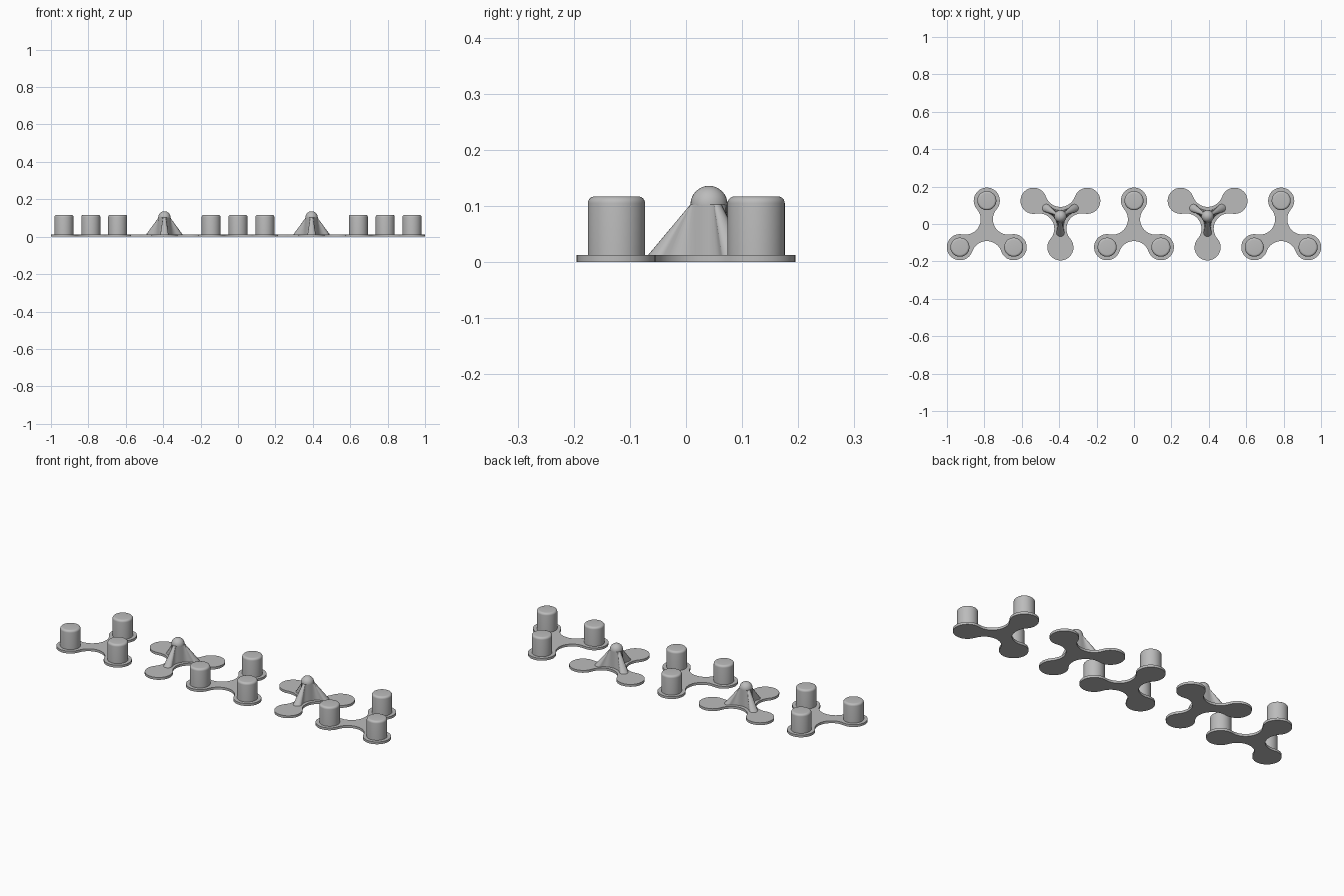
import bpy, bmesh, math

if "Cube" in bpy.data.objects:
    bpy.data.objects.remove(bpy.data.objects["Cube"])

grey = bpy.data.materials.new("plain grey")
grey.diffuse_color = (0.5, 0.5, 0.5, 1)
grey.use_nodes = True
grey.node_tree.nodes["Principled BSDF"].inputs["Base Color"].default_value = grey.diffuse_color

ARM = 0.166          # centre to lobe centre
LOBE = 0.07          # lobe radius
PLATE = 0.013        # plate thickness
STEP = 0.3935        # spacing between pieces


def finish(name, bm, location, angle=35):
    bmesh.ops.recalc_face_normals(bm, faces=bm.faces)
    mesh = bpy.data.meshes.new(name)
    bm.to_mesh(mesh)
    bm.free()
    mesh.materials.append(grey)
    mesh.shade_smooth()
    mesh.set_sharp_from_angle(angle=math.radians(angle))
    obj = bpy.data.objects.new(name, mesh)
    obj.location = location
    bpy.context.collection.objects.link(obj)
    return obj


def trefoil(arm, lobe, fillet, heading, steps=20):
    """Three round lobes joined by tangent concave arcs."""
    d = arm / 2 + math.sqrt((fillet + lobe) ** 2 - (arm * math.sin(math.pi / 3)) ** 2)
    dx, dy = d * 0.5, d * math.sin(math.pi / 3)
    phi = math.atan2(dy, dx - arm)
    start, end = phi - math.pi, -math.pi / 3 - phi
    third = []
    for i in range(steps + 1):
        a = -phi + 2 * phi * i / steps
        third.append((arm + lobe * math.cos(a), lobe * math.sin(a)))
    for i in range(1, steps):
        a = start + (end - start) * i / steps
        third.append((dx + fillet * math.cos(a), dy + fillet * math.sin(a)))
    points = []
    for k in range(3):
        c, s = math.cos(heading + k * math.tau / 3), math.sin(heading + k * math.tau / 3)
        points += [(x * c - y * s, x * s + y * c) for x, y in third]
    return points


def loft(bm, lower, upper, z0, z1):
    a = [bm.verts.new((x, y, z0)) for x, y in lower]
    b = [bm.verts.new((x, y, z1)) for x, y in upper]
    n = len(a)
    for i in range(n):
        j = (i + 1) % n
        bm.faces.new((a[i], a[j], b[j], b[i]))
    bm.faces.new(a[::-1])
    bm.faces.new(b)


def revolve(bm, profile, segments=48):
    verts = [bm.verts.new((r, 0, z)) for r, z in profile]
    edges = [bm.edges.new(pair) for pair in zip(verts, verts[1:])]
    bmesh.ops.spin(bm, geom=verts + edges, cent=(0, 0, 0), axis=(0, 0, 1),
                   angle=math.tau, steps=segments, use_duplicate=False)
    bmesh.ops.remove_doubles(bm, verts=bm.verts, dist=1e-5)


def plate(x, y, heading):
    outline = trefoil(ARM, LOBE, 0.082, heading)
    bm = bmesh.new()
    loft(bm, outline, outline, 0, PLATE)
    finish("base_plate", bm, (x, y, 0))


def peg(x, y):
    # Cylinder with a rounded top rim
    radius, top, rim = 0.051, 0.117, 0.012
    profile = [(0, PLATE - 0.002), (radius, PLATE - 0.002)]
    for i in range(7):
        a = math.pi / 2 * i / 6
        profile.append((radius - rim + rim * math.cos(a), top - rim + rim * math.sin(a)))
    profile.append((0, top))
    bm = bmesh.new()
    revolve(bm, profile)
    finish("peg", bm, (x, y, 0))


def stand(x, y, heading):
    # Three-legged pedestal blending into a round neck
    ball, centre = 0.033, 0.103
    lower = trefoil(0.088, 0.022, 0.08, heading, 14)
    upper = []
    for px, py in lower:
        r = math.hypot(px, py)
        upper.append((px / r * ball, py / r * ball))
    bm = bmesh.new()
    loft(bm, lower, upper, PLATE - 0.002, centre)
    finish("pedestal", bm, (x, y, 0), 40)
    # Ball on top
    bm = bmesh.new()
    bmesh.ops.create_uvsphere(bm, u_segments=32, v_segments=16, radius=ball)
    finish("ball", bm, (x, y, centre), 60)


# Alternating row: pegged plates point back, pedestal plates point forward
for i in range(-2, 3):
    pegged = i % 2 == 0
    heading = math.pi / 2 if pegged else -math.pi / 2
    x, y = i * STEP, -0.041 if pegged else 0.041
    plate(x, y, heading)
    if pegged:
        for k in range(3):
            a = heading + k * math.tau / 3
            peg(x + ARM * math.cos(a), y + ARM * math.sin(a))
    else:
        stand(x, y, heading)
